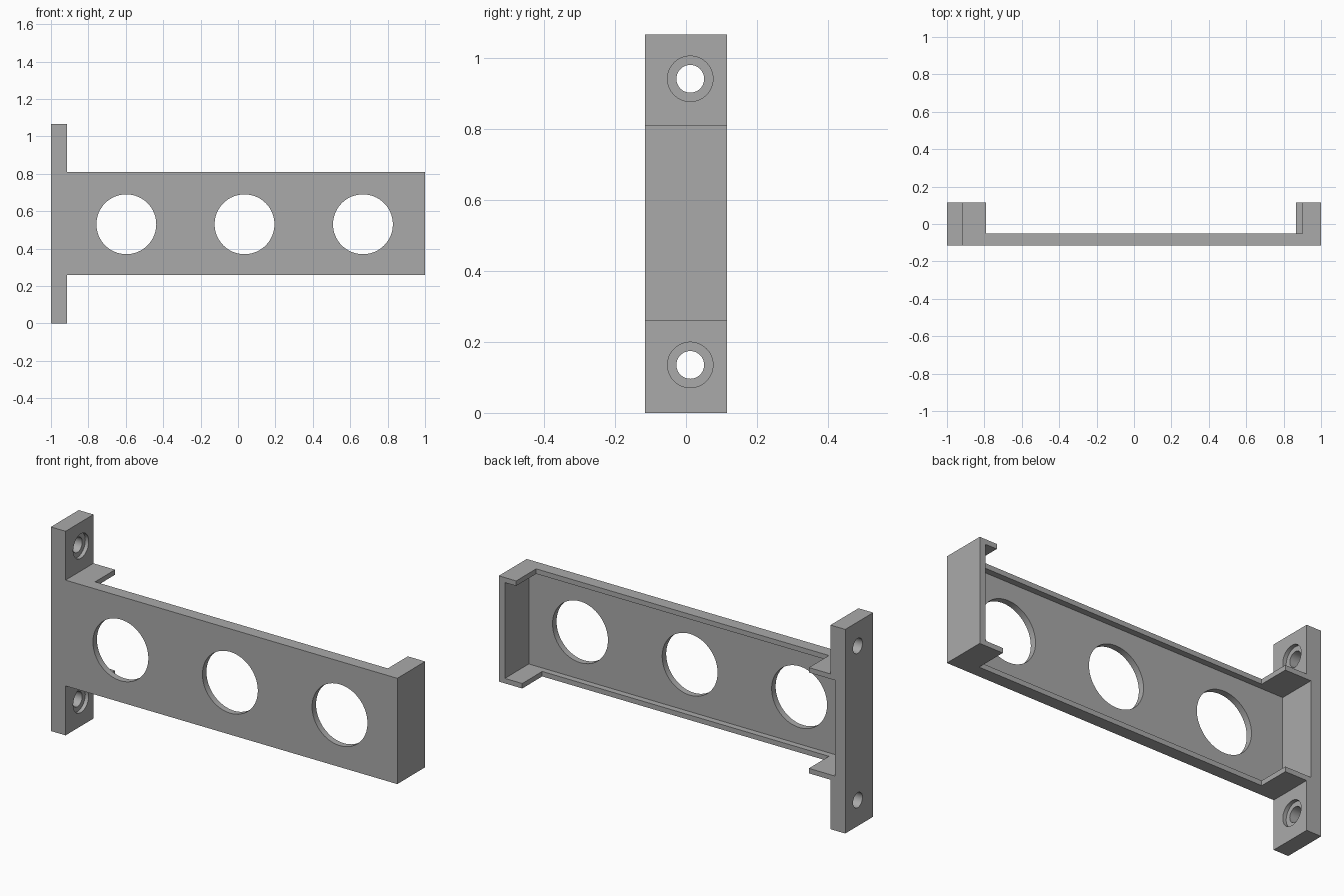
import bpy
import math

cube = bpy.data.objects.get("Cube")
if cube:
    bpy.data.objects.remove(cube, do_unlink=True)

grey = bpy.data.materials.new("plain_grey")
grey.use_nodes = True
COLOUR = (0.4, 0.4, 0.4, 1)
grey.diffuse_color = COLOUR
grey.node_tree.nodes["Principled BSDF"].inputs["Base Color"].default_value = COLOUR


def box(name, x, y, z):
    """Box given by its (low, high) range on each axis."""
    bpy.ops.mesh.primitive_cube_add(size=1, location=[sum(r) / 2 for r in (x, y, z)])
    ob = bpy.context.object
    ob.name = name
    ob.scale = [r[1] - r[0] for r in (x, y, z)]
    bpy.ops.object.transform_apply(location=True, rotation=True, scale=True)
    ob.data.materials.append(grey)
    return ob


def rod(name, radius, depth, centre, axis):
    """Round cutter lying along x or y."""
    turn = (0, math.pi / 2, 0) if axis == "x" else (math.pi / 2, 0, 0)
    bpy.ops.mesh.primitive_cylinder_add(vertices=64, radius=radius, depth=depth,
                                        location=centre, rotation=turn)
    ob = bpy.context.object
    ob.name = name
    bpy.ops.object.transform_apply(location=True, rotation=True, scale=True)
    ob.data.materials.append(grey)
    return ob


def combine(target, tool, operation):
    """Apply a boolean and discard the tool."""
    mod = target.modifiers.new(tool.name, "BOOLEAN")
    mod.operation, mod.solver, mod.object = operation, "EXACT", tool
    bpy.context.view_layer.objects.active = target
    bpy.ops.object.modifier_apply(modifier=mod.name)
    bpy.data.objects.remove(tool, do_unlink=True)


FRONT, BACK = -0.115, 0.115
LOW, HIGH, MID = 0.258, 0.81, 0.534
WALL = 0.026
PLATE_X = -0.915

# Tray, opened at the back so that only corner tabs keep the full depth
bracket = box("bracket", (-1, 1), (FRONT, BACK), (LOW, HIGH))
combine(bracket, box("lower_gap", (-0.79, 0.865), (-0.05, 0.3), (0.1, MID)), "DIFFERENCE")
combine(bracket, box("upper_gap", (-0.79, 0.9), (-0.05, 0.3), (MID - 0.01, 1)), "DIFFERENCE")

# Tall mounting plate at the right end
combine(bracket, box("mounting_plate", (-1, PLATE_X), (FRONT, BACK), (0, 1.065)), "UNION")

# Shallow pocket that leaves a thin front panel, rims and end walls
combine(bracket, box("pocket", (-0.94, 0.965), (-0.082, 0.3), (LOW + WALL, HIGH - WALL)),
        "DIFFERENCE")

# Round windows in the front panel
for x in (-0.597, 0.035, 0.668):
    combine(bracket, rod("window", 0.16, 0.2, (x, FRONT, 0.53), "y"), "DIFFERENCE")

# Counterbored screw holes in the mounting plate
for z in (0.135, 0.94):
    combine(bracket, rod("screw_hole", 0.039, 0.4, (-0.95, 0.012, z), "x"), "DIFFERENCE")
    combine(bracket, rod("counterbore", 0.064, 0.04, (PLATE_X, 0.012, z), "x"), "DIFFERENCE")

bpy.ops.object.select_all(action="DESELECT")
bracket.select_set(True)
bpy.context.view_layer.objects.active = bracket
bpy.ops.object.shade_smooth_by_angle(angle=math.radians(30))
